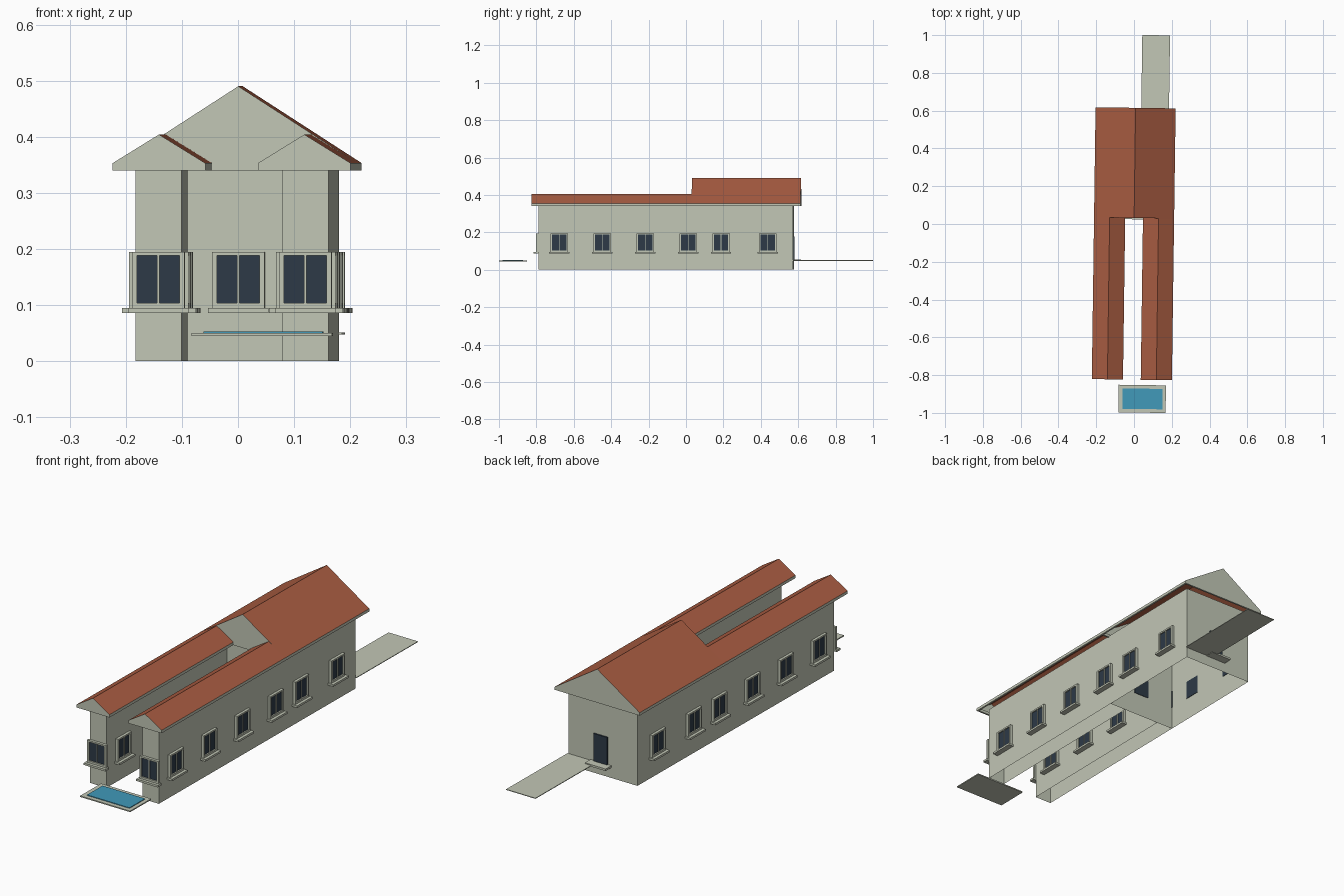
import bpy, bmesh, math
from mathutils import Matrix, Vector

cube = bpy.data.objects.get("Cube")
if cube:
    bpy.data.objects.remove(cube, do_unlink=True)

# The whole house stands very slightly turned on its plot
TURN = Matrix.Rotation(-0.0138, 4, 'Z')


def material(name, rgb):
    m = bpy.data.materials.new(name)
    m.use_nodes = True
    m.diffuse_color = (*rgb, 1)
    bsdf = m.node_tree.nodes["Principled BSDF"]
    bsdf.inputs["Base Color"].default_value = (*rgb, 1)
    bsdf.inputs["Roughness"].default_value = 0.8
    return m


PLASTER = material("pale plaster", (0.54, 0.57, 0.465))
TILE = material("terracotta tile", (0.41, 0.112, 0.056))
GLASS = material("dark glass", (0.026, 0.042, 0.062))
WATER = material("pool water", (0.052, 0.32, 0.49))


def mesh_from(bm, name, mats):
    mesh = bpy.data.meshes.new(name)
    bm.to_mesh(mesh)
    bm.free()
    for m in mats:
        mesh.materials.append(m)
    return mesh


def place(name, mesh, local=Matrix()):
    ob = bpy.data.objects.new(name, mesh)
    bpy.context.collection.objects.link(ob)
    ob.matrix_world = TURN @ local
    return ob


def add_box(bm, x0, x1, y0, y1, z0, z1, mat=0):
    centre = Vector((x0 + x1, y0 + y1, z0 + z1)) / 2
    size = Matrix.Diagonal((x1 - x0, y1 - y0, z1 - z0, 1))
    verts = bmesh.ops.create_cube(bm, size=1, matrix=Matrix.Translation(centre) @ size)["verts"]
    for f in {f for v in verts for f in v.link_faces}:
        f.material_index = mat


def add_face(bm, points, mat=0):
    bm.faces.new([bm.verts.new(p) for p in points]).material_index = mat


def box(name, bounds, mat):
    bm = bmesh.new()
    add_box(bm, *bounds)
    place(name, mesh_from(bm, name, [mat]))


# Main dimensions
WALL_X, INNER_X = 0.172, 0.09
FRONT_Y, COURT_Y, BACK_Y = -0.787, 0.05, 0.575
EAVE_X, INNER_EAVE_X = 0.212, 0.047
EAVE_Z, FASCIA_Z = 0.353, 0.34


# Walls, open above and below
def walls(name, path):
    bm = bmesh.new()
    for (ax, ay), (bx, by) in zip(path, path[1:]):
        add_face(bm, [(ax, ay, 0), (bx, by, 0), (bx, by, 0.345), (ax, ay, 0.345)])
    bmesh.ops.remove_doubles(bm, verts=bm.verts, dist=1e-5)
    place(name, mesh_from(bm, name, [PLASTER]))


walls("main_walls", [(-WALL_X, COURT_Y), (WALL_X, COURT_Y), (WALL_X, BACK_Y),
                     (-WALL_X, BACK_Y), (-WALL_X, COURT_Y)])
walls("left_wing_walls", [(INNER_X, COURT_Y), (INNER_X, FRONT_Y),
                          (WALL_X, FRONT_Y), (WALL_X, COURT_Y)])
walls("right_wing_walls", [(-WALL_X, COURT_Y), (-WALL_X, FRONT_Y),
                           (-INNER_X, FRONT_Y), (-INNER_X, COURT_Y)])


# Gabled roofs with fascia boards
def roof(name, x0, x1, y0, y1, ridge, back_gable):
    t = 0.008
    xm = (x0 + x1) / 2
    bm = bmesh.new()
    add_face(bm, [(x0, y1, EAVE_Z), (x0, y0, EAVE_Z), (xm, y0, ridge), (xm, y1, ridge)], 1)
    add_face(bm, [(x1, y0, EAVE_Z), (x1, y1, EAVE_Z), (xm, y1, ridge), (xm, y0, ridge)], 1)
    add_face(bm, [(x0, y0, EAVE_Z), (x1, y0, EAVE_Z), (xm, y0, ridge)])
    if back_gable:
        add_face(bm, [(x1, y1, EAVE_Z), (x0, y1, EAVE_Z), (xm, y1, ridge)])
        add_box(bm, x0, x1, y1 - t, y1, FASCIA_Z, EAVE_Z)
    add_box(bm, x0, x1, y0, y0 + t, FASCIA_Z, EAVE_Z)
    for a in (x0, x1 - t):
        add_box(bm, a, a + t, y0, y1, FASCIA_Z, EAVE_Z)
    place(name, mesh_from(bm, name, [PLASTER, TILE]))


roof("main_roof", -EAVE_X, EAVE_X, 0.032, 0.615, 0.49, True)
roof("left_wing_roof", INNER_EAVE_X, EAVE_X, -0.824, 0.032, 0.404, False)
roof("right_wing_roof", -EAVE_X, -INNER_EAVE_X, -0.824, 0.032, 0.404, False)

# One window, facing -y: frame, mullion, panes and sill
bm = bmesh.new()
for s in (-1, 1):
    outer, inner = s * 0.047, s * 0.038
    add_box(bm, min(outer, inner), max(outer, inner), -0.012, 0, 0.095, 0.195)
add_box(bm, -0.038, 0.038, -0.012, 0, 0.095, 0.104)
add_box(bm, -0.038, 0.038, -0.012, 0, 0.188, 0.195)
add_box(bm, -0.002, 0.002, -0.01, 0, 0.104, 0.188)
add_box(bm, -0.038, 0.038, -0.006, 0.002, 0.104, 0.188, 1)
add_box(bm, -0.054, 0.054, -0.025, 0, 0.086, 0.095)
WINDOW = mesh_from(bm, "window", [PLASTER, GLASS])


def window(name, x, y, degrees):
    turn = Matrix.Rotation(math.radians(degrees), 4, 'Z')
    place(name, WINDOW, Matrix.Translation((x, y, 0)) @ turn)


SIDE_Y = (-0.675, -0.445, -0.215, 0.015, 0.19, 0.44)
for side, s in (("left", 1), ("right", -1)):
    window(side + "_front_window", s * 0.131, FRONT_Y, 0)
    for i, y in enumerate(SIDE_Y):
        window(f"{side}_side_window_{i + 1}", s * WALL_X, y, 90 * s)
        if i < 3:
            window(f"{side}_courtyard_window_{i + 1}", s * INNER_X, y, -90 * s)
window("courtyard_end_window", 0, COURT_Y, 0)

# Back door, step and path
box("back_door", (-0.024, 0.044, BACK_Y, BACK_Y + 0.006, 0.055, 0.178), GLASS)
box("door_step", (-0.042, 0.062, BACK_Y, 0.615, 0.046, 0.055), PLASTER)
box("back_path", (0.03, 0.177, BACK_Y, 1.001, 0.048, 0.051), PLASTER)

# Pool
box("pool_surround", (-0.069, 0.181, -0.998, -0.852, 0.045, 0.05), PLASTER)
box("pool_water", (-0.048, 0.164, -0.979, -0.871, 0.05, 0.053), WATER)
